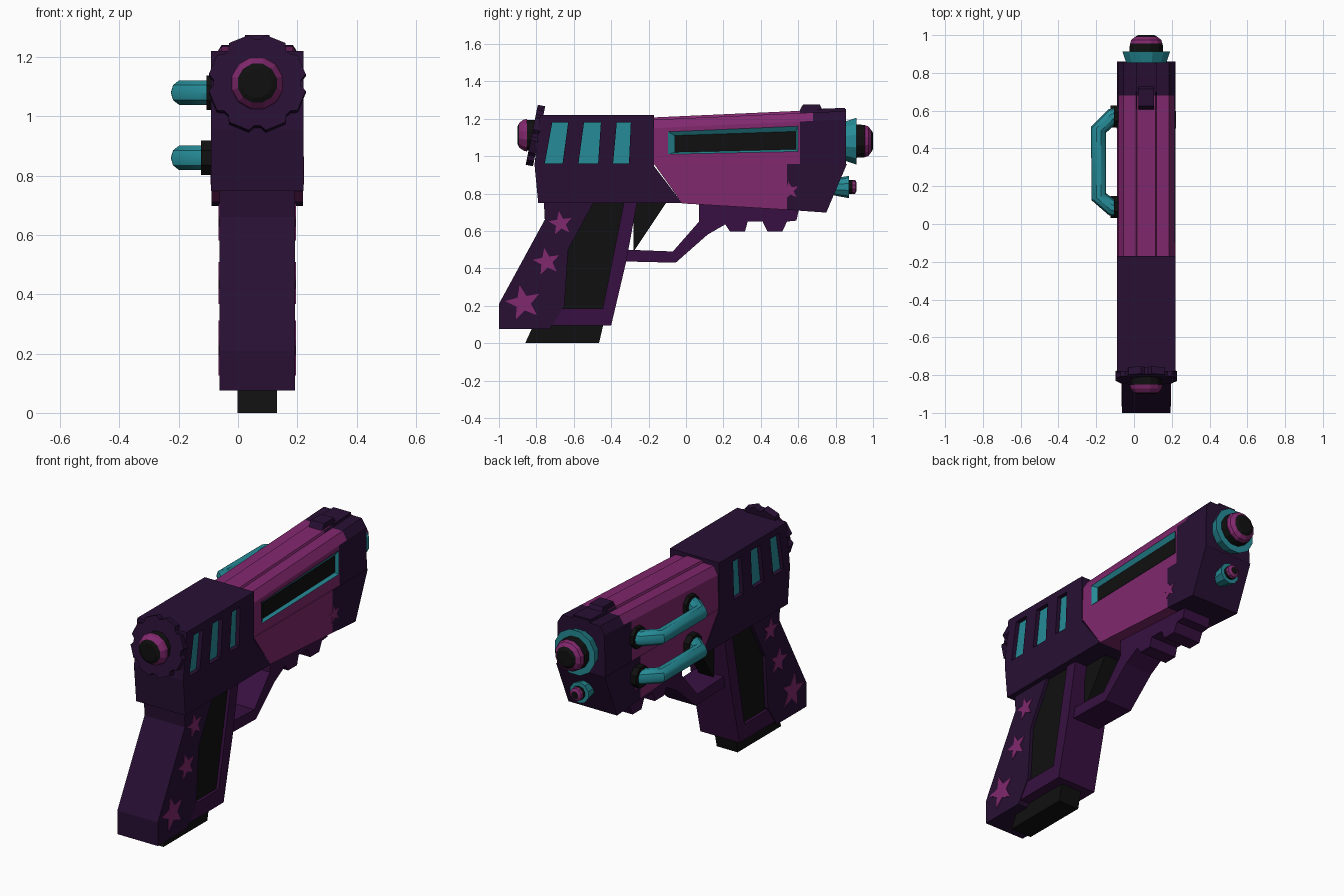
import bpy, bmesh
from math import sin, cos, pi, radians
from mathutils import Vector

old = bpy.data.objects.get("Cube")
if old:
    bpy.data.objects.remove(old, do_unlink=True)


def material(name, rgb):
    m = bpy.data.materials.new(name)
    m.use_nodes = True
    m.diffuse_color = (*rgb, 1)
    m.node_tree.nodes["Principled BSDF"].inputs["Base Color"].default_value = (*rgb, 1)
    return m


DARK = material("dark purple", (.021, .005, .034))
PURPLE = material("mid purple", (.038, .005, .052))
PINK = material("pink", (.22, .021, .155))
TEAL = material("teal", (.019, .26, .31))
BLACK = material("black", (.005, .005, .005))
CX = 0.065  # centre plane of the body


def finish(name, bm, mats):
    bmesh.ops.recalc_face_normals(bm, faces=bm.faces)
    mesh = bpy.data.meshes.new(name)
    bm.to_mesh(mesh)
    bm.free()
    for m in mats:
        mesh.materials.append(m)
    ob = bpy.data.objects.new(name, mesh)
    bpy.context.collection.objects.link(ob)
    return ob


def loft(bm, rings, caps=True):
    """Bridge closed rings of points; returns side faces per ring pair, then caps."""
    vs = [[bm.verts.new(p) for p in ring] for ring in rings]
    n = len(vs[0])
    groups = [[bm.faces.new((a[i], a[(i + 1) % n], b[(i + 1) % n], b[i])) for i in range(n)]
              for a, b in zip(vs, vs[1:])]
    if caps:
        groups += [[bm.faces.new(vs[0])], [bm.faces.new(vs[-1])]]
    return groups


def prism(name, pts, half, mat, x=CX, split=None):
    """Side outline (y, z) extruded along x; split = (y, material) recolours beyond y."""
    bm = bmesh.new()
    loft(bm, [[(x + s * half, y, z) for y, z in pts] for s in (-1, 1)])
    mats = [mat]
    if split:
        bmesh.ops.bisect_plane(bm, geom=bm.verts[:] + bm.edges[:] + bm.faces[:],
                               plane_co=(0, split[0], 0), plane_no=(0, 1, 0))
        for f in bm.faces:
            f.material_index = int(f.calc_center_median().y > split[0])
        mats.append(split[1])
    return finish(name, bm, mats)


def turned(name, profile, mats, z, n=12):
    """Profile of (radius, y) turned about the y axis; one material per band, last is the cap."""
    bm = bmesh.new()
    rings = [[(CX + r * cos(2 * pi * (i + .5) / n), y, z + r * sin(2 * pi * (i + .5) / n))
              for i in range(n)] for r, y in profile]
    groups = loft(bm, rings)
    used = list(dict.fromkeys(mats))
    bands = groups[:-2] + [groups[-1]]
    for band, m in zip(bands, mats):
        for f in band:
            f.material_index = used.index(m)
    return finish(name, bm, used)


def circle(y, z, r, n):
    return [(y + r * cos(2 * pi * (i + .5) / n), z + r * sin(2 * pi * (i + .5) / n)) for i in range(n)]


def star(y, z, r, turn):
    return [(y + q * cos(a), z + q * sin(a)) for i in range(10)
            for q, a in [(r if i % 2 == 0 else r * .42, radians(90 + turn + 36 * i))]]


def cut(target, cutter):
    mod = target.modifiers.new("cut", 'BOOLEAN')
    mod.operation = 'DIFFERENCE'
    mod.solver = 'EXACT'
    mod.object = cutter
    bpy.context.view_layer.objects.active = target
    bpy.ops.object.modifier_apply(modifier=mod.name)
    bpy.data.objects.remove(cutter, do_unlink=True)


# Rear block with recessed slanted vents on both sides
rear = prism("rear_block", [(-.78, 1.22), (-.17, 1.22), (-.17, .945), (-.02, .748),
                            (-.79, .748), (-.81, .955)], .156, DARK)
for i, (t0, t1, b0, b1) in enumerate([(-.715, -.63, -.755, -.66), (-.545, -.455, -.575, -.47),
                                      (-.37, -.295, -.39, -.305)]):
    slot = [(t0, 1.18), (t1, 1.18), (b1, .96), (b0, .96)]
    for side, label in ((1, "left"), (-1, "right")):
        cut(rear, prism("cutter", slot, .03, DARK, CX + side * .156))
        prism(f"vent_{label}_{i + 1}", slot, .004, TEAL, CX + side * .128)

# Upper slide: chamfered section with a low central ridge, rising to the muzzle
half = [(.152, .955), (.148, 1.15), (.12, 1.195), (.055, 1.195), (.05, 1.207)]
section = half + [(-x, z) for x, z in reversed(half)]
bm = bmesh.new()
loft(bm, [[(CX + x, y, z + (.045 * (y + .17) if z > 1 else 0)) for x, z in section]
          for y in (-.18, .61, .68, .855)])
bm.normal_update()
for f in bm.faces:
    limit = .68 if abs(f.normal.z) > .4 else .61
    f.material_index = int(f.calc_center_median().y > limit)
slide = finish("upper_slide", bm, [PINK, DARK])

# Recessed window with a sloped frame on one side
outer = [(-.095, 1.01), (.6, 1.025), (.6, 1.16), (-.095, 1.13)]
inner = [(-.062, 1.02 + .0), (.588, 1.036), (.588, 1.132), (-.062, 1.11)]
cut(slide, prism("cutter", outer, .04, PINK, .23))
bm = bmesh.new()
loft(bm, [[(.218, y, z) for y, z in outer], [(.2, y, z) for y, z in inner]], caps=False)
finish("window_frame", bm, [TEAL])
prism("window_panel", inner, .004, BLACK, .197)

# Lower frame, pink behind and dark at the muzzle
prism("lower_frame", [(-.17, .957), (.86, .957), (.75, .698), (.54, .713), (-.02, .747)],
      .154, PINK, split=(.54, DARK))
for side, label in ((1, "left"), (-1, "right")):
    prism(f"frame_star_{label}", star(.555, .815, .05, 10), .003, PINK, CX + side * .154)

# Front sight
prism("front_sight", [(.6, 1.23), (.625, 1.275), (.715, 1.275), (.74, 1.23)], .042, DARK)
prism("sight_base", [(.7, 1.2), (.7, 1.252), (.85, 1.258), (.85, 1.2)], .055, DARK)

# Muzzles and rear cap
turned("main_muzzle", [(.105, .84), (.13, .912), (.092, .912), (.09, .955), (.088, .956),
                       (.082, .975), (.062, .99), (.045, 1.0)],
       [TEAL, TEAL, BLACK, PINK, PINK, PINK, BLACK, BLACK], 1.08)
turned("small_muzzle", [(.045, .79), (.06, .872), (.038, .872), (.038, .89), (.036, .905),
                        (.022, .912)],
       [TEAL, TEAL, BLACK, PINK, PINK, BLACK], .835, 10)
turned("rear_cap", [(.085, -.78), (.085, -.85), (.09, -.851), (.085, -.87), (.068, -.892),
                    (.05, -.9)],
       [BLACK, PINK, PINK, PINK, BLACK, BLACK], 1.112)

# Notched plate behind the rear cap
teeth = []
for k in range(8):
    for r, a in ((.148, 4), (.166, 10), (.166, 35), (.148, 41)):
        teeth.append((r * cos(radians(45 * k + a)), r * sin(radians(45 * k + a))))
plate = prism("notched_plate", teeth, .02, DARK, 0)
plate.location = (CX, -.805, 1.11)
plate.rotation_euler = (0, .2, pi / 2)

# Grip: back strap, recessed panel, front strap and magazine
prism("grip_back", [(-.76, .76), (-.755, .66), (-1, .21), (-1, .075), (-.73, .075),
                    (-.65, .2), (-.63, .5), (-.49, .76)], .128, DARK)
prism("grip_panel", [(-.68, .16), (-.43, .16), (-.31, .76), (-.56, .76), (-.7, .5)], .108, BLACK)
prism("grip_front", [(-.33, .76), (-.26, .76), (-.32, .435), (-.4, .095), (-.74, .095),
                     (-.67, .185), (-.445, .185)], .124, PURPLE)
prism("magazine", [(-.86, 0), (-.465, 0), (-.435, .13), (-.8, .13)], .066, BLACK)

# Painted stars on both sides of the grip
for i, (y, z, r, turn) in enumerate([(-.67, .64, .066, 8), (-.745, .435, .075, 10),
                                     (-.87, .215, .098, 12)]):
    for side, label in ((1, "left"), (-1, "right")):
        prism(f"grip_star_{label}_{i + 1}", star(y, z, r, turn), .003, PINK, CX + side * .128)

# Trigger, and guard joined to the stepped rail
prism("trigger", [(-.28, .76), (-.1, .76), (-.28, .49)], .045, BLACK)
prism("guard_and_rail", [(.07, .76), (.61, .74), (.59, .655), (.54, .65), (.515, .597),
                         (.435, .597), (.41, .65), (.33, .65), (.315, .597), (.235, .597),
                         (.21, .635), (.115, .58), (-.055, .43), (-.33, .437), (-.33, .5),
                         (-.07, .49), (.07, .65)], .088, PURPLE)

# Side tubes with their sockets
for label, z, reach in (("upper", 1.08, -.107), ("lower", .86, -.125)):
    for end, y in (("front", .57), ("rear", .09)):
        prism(f"{label}_socket_{end}", circle(y, z, .063, 8), (-.07 - reach) / 2, BLACK,
              (reach - .07) / 2)
    curve = bpy.data.curves.new(f"{label}_tube", 'CURVE')
    curve.dimensions = '3D'
    curve.bevel_depth = .043
    curve.bevel_resolution = 3
    spline = curve.splines.new('POLY')
    path = [(-.08, .575), (-.115, .57), (-.187, .5), (-.187, .145), (-.115, .085), (-.08, .08)]
    spline.points.add(len(path) - 1)
    for p, (x, y) in zip(spline.points, path):
        p.co = (x, y, z, 1)
    curve.materials.append(TEAL)
    tube = bpy.data.objects.new(f"{label}_tube", curve)
    bpy.context.collection.objects.link(tube)
    bpy.ops.object.select_all(action='DESELECT')
    tube.select_set(True)
    bpy.context.view_layer.objects.active = tube
    bpy.ops.object.convert(target='MESH')
    bpy.ops.object.shade_smooth_by_angle(angle=radians(35))
